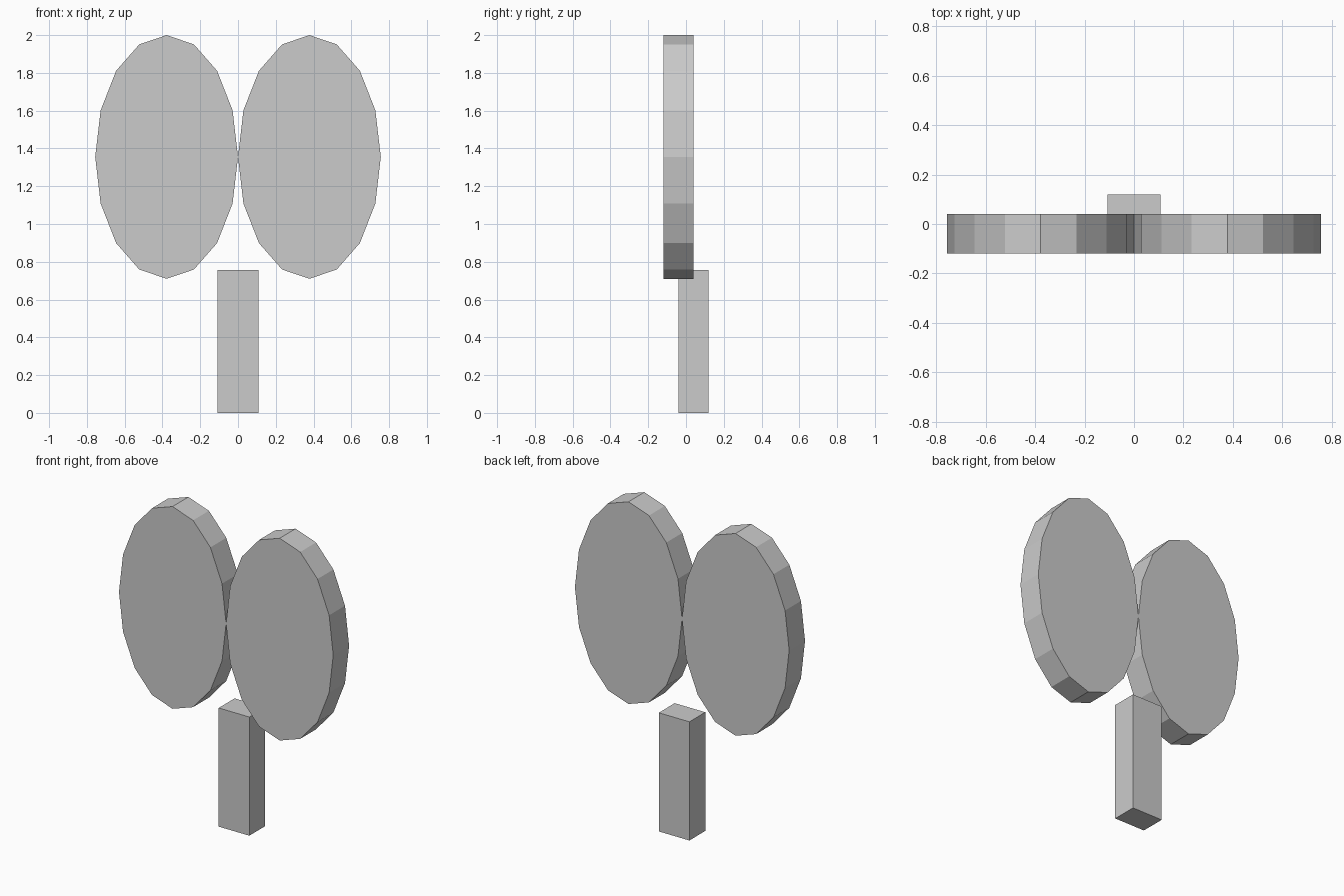
import bpy
import math

if "Cube" in bpy.data.objects:
    bpy.data.objects.remove(bpy.data.objects["Cube"])


def finish(name, scale):
    obj = bpy.context.object
    obj.name = name
    obj.scale = scale
    bpy.ops.object.transform_apply(location=False, rotation=True, scale=True)
    return obj


# Pair of flat oval panels meeting at the centre line
RX, RZ, DEPTH = 0.378, 0.645, 0.16
for side, name in ((-1, "left_panel"), (1, "right_panel")):
    bpy.ops.mesh.primitive_cylinder_add(
        vertices=16, radius=1, depth=1,
        location=(side * RX, -0.04, 2 - RZ),
        rotation=(math.pi / 2, 0, 0))
    finish(name, (RX, RZ, DEPTH))

# Square post set slightly behind the panels
POST_H = 0.757
bpy.ops.mesh.primitive_cube_add(size=1, location=(0, 0.04, POST_H / 2))
finish("post", (0.216, 0.16, POST_H))
